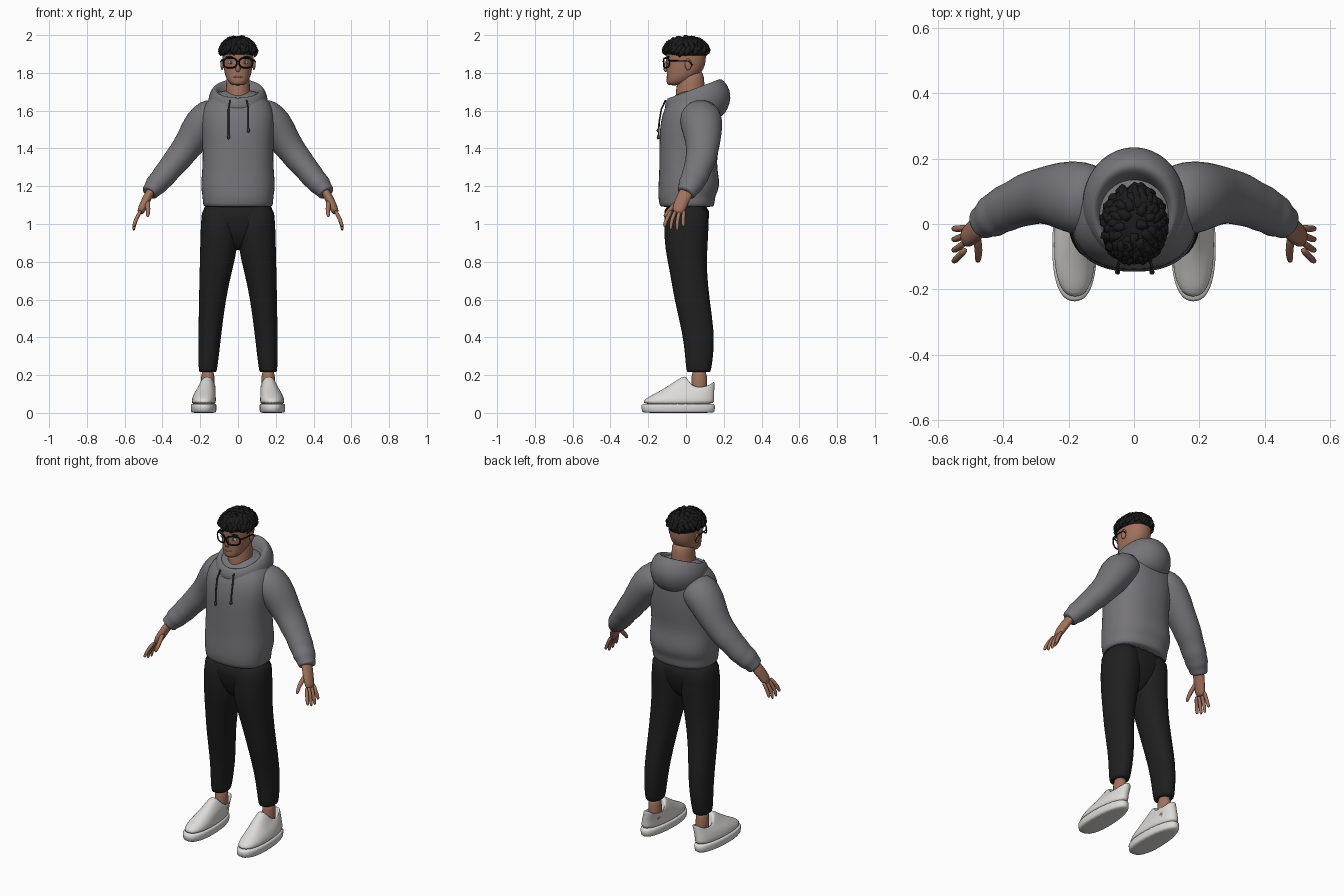
import bpy, bmesh, math, random
from mathutils import Vector, Matrix

if "Cube" in bpy.data.objects:
    bpy.data.objects.remove(bpy.data.objects["Cube"])


def material(name, r, g, b):
    m = bpy.data.materials.new(name)
    m.use_nodes = True
    m.diffuse_color = (r, g, b, 1)
    m.node_tree.nodes["Principled BSDF"].inputs["Base Color"].default_value = (r, g, b, 1)
    return m


SKIN = material("tan skin", .36, .17, .11)
HAIR = material("black hair", .011, .011, .012)
FLEECE = material("grey fleece", .18, .175, .19)
CORD = material("dark grey cord", .05, .05, .055)
CLOTH = material("black cloth", .014, .014, .014)
LEATHER = material("white leather", .72, .71, .69)
FRAME = material("black frame", .006, .006, .006)
LIP = material("brown lip", .2, .075, .06)
EYE = material("eye white", .6, .62, .62)
IRIS = material("teal iris", .04, .13, .13)


def finish(name, data, mat, mirror=False, sub=0):
    data.materials.append(mat)
    ob = bpy.data.objects.new(name, data)
    bpy.context.collection.objects.link(ob)
    if mirror:
        ob.modifiers.new("Mirror", 'MIRROR').use_mirror_merge = False
    if sub:
        s = ob.modifiers.new("Smooth", 'SUBSURF')
        s.levels = s.render_levels = sub
    return ob


def bridge(bm, rings, closed=False):
    """Join rings of points into a surface, capped unless it closes on itself."""
    loops = [[bm.verts.new(p) for p in ring] for ring in rings]
    pairs = list(zip(loops, loops[1:]))
    if closed:
        pairs.append((loops[-1], loops[0]))
    else:
        bm.faces.new(loops[0])
        bm.faces.new(loops[-1])
    for a, b in pairs:
        for i in range(len(a)):
            j = (i + 1) % len(a)
            bm.faces.new((a[i], a[j], b[j], b[i]))


def solid(name, shells, mat, mirror=False, sub=1, closed=False):
    bm = bmesh.new()
    for rings in shells:
        bridge(bm, rings, closed)
    bmesh.ops.recalc_face_normals(bm, faces=bm.faces)
    for f in bm.faces:
        f.smooth = True
    me = bpy.data.meshes.new(name)
    bm.to_mesh(me)
    bm.free()
    return finish(name, me, mat, mirror, sub)


def oval(z, x, y, rx, ry, p=2.0, n=24):
    pts = []
    for i in range(n):
        c, s = math.cos(math.tau * i / n), math.sin(math.tau * i / n)
        pts.append((x + rx * math.copysign(abs(c) ** (2 / p), c),
                    y + ry * math.copysign(abs(s) ** (2 / p), s), z))
    return pts


def tube(path, wide=1.0, n=12):
    """Rings square to a path of (x, y, z, radius), widened towards y."""
    pts = [Vector(p[:3]) for p in path]
    rings = []
    for i, p in enumerate(pts):
        t = (pts[min(i + 1, len(pts) - 1)] - pts[max(i - 1, 0)]).normalized()
        ref = Vector((1, 0, 0)) if abs(t.y) > .9 else Vector((0, 1, 0))
        u = (ref - t * t.dot(ref)).normalized()
        v = t.cross(u)
        r = path[i][3]
        rings.append([p + u * (r * wide * math.cos(math.tau * k / n)) +
                      v * (r * math.sin(math.tau * k / n)) for k in range(n)])
    return rings


def ball(name, loc, size, mat, mirror=False):
    bm = bmesh.new()
    bmesh.ops.create_uvsphere(bm, u_segments=16, v_segments=10, radius=1,
                              matrix=Matrix.LocRotScale(Vector(loc), None, Vector(size)))
    for f in bm.faces:
        f.smooth = True
    me = bpy.data.meshes.new(name)
    bm.to_mesh(me)
    bm.free()
    return finish(name, me, mat, mirror)


def wire(name, pts, radius, mat, cyclic=False):
    cu = bpy.data.curves.new(name, 'CURVE')
    cu.dimensions = '3D'
    cu.bevel_depth, cu.bevel_resolution, cu.use_fill_caps = radius, 2, True
    sp = cu.splines.new('POLY')
    sp.points.add(len(pts) - 1)
    for q, p in zip(sp.points, pts):
        q.co = (*p, 1)
    sp.use_cyclic_u = cyclic
    return finish(name, cu, mat)


# Head and neck
head = [(1.733, -.065, .028, .03), (1.75, -.047, .05, .058), (1.78, -.02, .067, .081),
        (1.82, -.004, .076, .1), (1.86, 0, .081, .105), (1.9, 0, .084, .108),
        (1.94, 0, .08, .102), (1.97, 0, .06, .08), (1.98, 0, .03, .04)]
solid("head", [[oval(z, 0, y, rx, ry, 2.2) for z, y, rx, ry in head]], SKIN)
neck = [(1.6, .03, .075, .085), (1.68, .022, .066, .08), (1.75, .025, .062, .072), (1.82, .03, .06, .065)]
solid("neck", [[oval(z, 0, y, rx, ry) for z, y, rx, ry in neck]], SKIN)
solid("nose", [tube([(0, -.1, 1.868, .007), (0, -.108, 1.84, .01), (0, -.109, 1.822, .014),
                     (0, -.1, 1.806, .012)])], SKIN)
ball("ears", (.084, .012, 1.845), (.009, .018, .03), SKIN, True)
ball("lips", (0, -.097, 1.778), (.024, .006, .007), LIP)
ball("eyes", (.037, -.092, 1.855), (.017, .006, .009), EYE, True)
ball("irises", (.037, -.0955, 1.855), (.008, .004, .008), IRIS, True)
ball("eyebrows", (.04, -.094, 1.884), (.024, .008, .005), HAIR, True)

# Hair: a cap covered in swept locks
cap = [(1.885, .004, .086, .108), (1.9, .002, .093, .114), (1.94, 0, .093, .114),
       (1.968, 0, .08, .1), (1.984, 0, .055, .07), (1.99, 0, .025, .03)]
solid("hair_cap", [[oval(z, 0, y, rx, ry) for z, y, rx, ry in cap]], HAIR)
random.seed(4)
locks = []
for i in range(90):
    turn, start = i * 2.4, .1 + 1.05 * math.sqrt(i / 90)
    twist, reach = random.uniform(-.4, .4), random.uniform(.4, .62)
    path = []
    for k in range(5):
        u = k / 4
        th, ph = start + reach * u, turn + twist * u
        swell = .97 + .06 * math.sin(math.pi * u) + random.uniform(0, .02)
        path.append((.094 * swell * math.sin(th) * math.cos(ph),
                     .114 * swell * math.sin(th) * math.sin(ph),
                     1.898 + .09 * swell * math.cos(th), (.012, .014, .013, .009, .002)[k]))
    locks.append(tube(path, 1.2, 6))
solid("hair_locks", locks, HAIR, sub=0)

# Glasses
for side, s in (("left", 1), ("right", -1)):
    rim = []
    for x, _, z in [(p[0], 0, p[1]) for p in oval(0, .042, 1.853, .035, .026, 2.8)]:
        rim.append((s * x, -.118 + 5 * x * x, z))
    wire(side + "_glasses_rim", rim, .0042, FRAME, True)
    wire(side + "_glasses_temple", [(s * .077, -.088, 1.864), (s * .088, -.06, 1.864),
                                    (s * .091, .015, 1.862), (s * .089, .035, 1.84)], .0035, FRAME)
wire("glasses_bridge", [(-.009, -.118, 1.858), (0, -.121, 1.861), (.009, -.118, 1.858)], .0035, FRAME)

# Hooded top: body, sleeves, hood and cords
body = [(1.09, .005, .176, .136), (1.093, .005, .185, .144), (1.14, .004, .188, .151),
        (1.155, .006, .19, .153), (1.2, .017, .197, .164), (1.27, .014, .191, .156),
        (1.33, .01, .188, .152), (1.42, .018, .188, .159), (1.5, .022, .194, .162),
        (1.58, .028, .196, .155), (1.64, .04, .175, .14), (1.69, .06, .125, .105), (1.71, .06, .08, .07)]
solid("hoodie_body", [[oval(z, 0, y, rx, ry, 2.4, 32) for z, y, rx, ry in body]], FLEECE)
sleeve = [(.1, .065, 1.585, .085), (.145, .075, 1.57, .1), (.195, .085, 1.525, .1), (.25, .09, 1.435, .083),
          (.295, .085, 1.375, .074), (.33, .075, 1.33, .073), (.365, .06, 1.29, .064),
          (.395, .047, 1.25, .066), (.415, .036, 1.228, .058), (.437, .022, 1.205, .061),
          (.45, .013, 1.187, .048), (.468, .002, 1.165, .047), (.47, 0, 1.162, .04)]
solid("hoodie_sleeves", [tube(sleeve, 1.13, 20)], FLEECE, True)

# Hood cross-section: half width, then front and back positions as (y, z)
section = [(.118, -.082, 1.672, .168, 1.785), (.145, -.1, 1.665, .215, 1.75),
           (.163, -.112, 1.64, .25, 1.67), (.15, -.115, 1.6, .2, 1.555),
           (.09, -.07, 1.58, .12, 1.56), (.092, -.062, 1.645, .125, 1.69)]
hood = []
for i in range(28):
    a = math.tau * i / 28
    k = (1 - math.cos(a)) / 2
    hood.append([(w * math.sin(a), yf + (yb - yf) * k, zf + (zb - zf) * k)
                 for w, yf, zf, yb, zb in section])
solid("hood", [hood], FLEECE, sub=2, closed=True)
for side, s, low in (("left", 1.1, 1.495), ("right", -1, 1.46)):
    x = .05 * s
    wire(side + "_drawstring", [(x * .85, -.108, 1.655), (x, -.13, 1.61), (x, -.142, 1.54), (x, -.146, low)],
         .0045, CORD)
    ball(side + "_drawstring_knot", (x, -.147, low), (.008, .008, .012), CORD)

# Hands
palm = [(.45, .012, 1.19, .026), (.472, -.005, 1.155, .024), (.49, -.022, 1.12, .024),
        (.508, -.038, 1.082, .023), (.52, -.044, 1.052, .017)]
digits = [tube(palm, 1.6)]
for i, tip in enumerate((.985, .966, .962, .985)):
    base, end = -.075 + .022 * i, -.113 + .033 * i
    digits.append(tube([(.513, base, 1.075, .011), (.535, (base + end) / 2 - .004, 1.035, .0115),
                        (.549, end, 1.0, .0105), (.553, end, tip, .008)], 1, 8))
digits.append(tube([(.482, -.03, 1.13, .014), (.477, -.066, 1.095, .014),
                    (.475, -.095, 1.065, .0125), (.479, -.118, 1.035, .009)], 1, 8))
solid("hands", digits, SKIN, True)

# Trousers
leg = [(.215, .16, .067, .043, .06), (.218, .16, .067, .048, .065), (.3, .156, .07, .055, .075),
       (.42, .149, .067, .061, .085), (.6, .136, .031, .071, .094), (.75, .118, .012, .086, .098),
       (.87, .101, 0, .1, .113), (1, .098, .002, .1, .12), (1.12, .095, .005, .096, .12)]
solid("trouser_legs", [[oval(z, x, y, rx, ry, 2.2) for z, x, y, rx, ry in leg]], CLOTH, True)
hips = [(.86, .03, .04), (.9, .08, .08), (.96, .15, .105), (1.02, .186, .12), (1.12, .184, .126)]
solid("trouser_hips", [[oval(z, 0, .003, rx, ry, 2.4) for z, rx, ry in hips]], CLOTH)

# Ankles and shoes
solid("ankles", [[oval(z, .16, .07, .036, .042) for z in (.06, .15, .24)]], SKIN, True)


def foot(z, x, front, back, w, rise=0.0):
    """Shoe outline, wider at the toe; rise lifts the tongue and heel."""
    mid, half, ring = (front + back) / 2, (back - front) / 2, []
    for i in range(28):
        c, s = math.cos(math.tau * i / 28), math.sin(math.tau * i / 28)
        lift = rise * c * c * (1 if c > 0 else .5)
        ring.append((x + w * math.copysign(abs(s) ** .85, s) * (1 + .12 * c),
                     mid - half * math.copysign(abs(c) ** .9, c), z + lift))
    return ring


sole = [(0, -.225, .146, .062), (.003, -.235, .153, .067), (.045, -.24, .156, .069), (.05, -.234, .15, .065)]
solid("shoe_soles", [[foot(z, .182, f, b, w) for z, f, b, w in sole]], LEATHER, True)
upper = [(.04, .182, -.23, .148, .063, 0), (.065, .181, -.227, .15, .064, 0),
         (.085, .179, -.2, .15, .061, 0), (.105, .175, -.15, .15, .056, .005),
         (.122, .169, -.095, .151, .051, .02), (.134, .165, -.035, .152, .046, .05),
         (.138, .163, -.008, .149, .043, .058), (.132, .162, .01, .138, .038, .055),
         (.09, .161, .02, .13, .036, .02)]
solid("shoe_uppers", [[foot(*ring) for ring in upper]], LEATHER, True)
